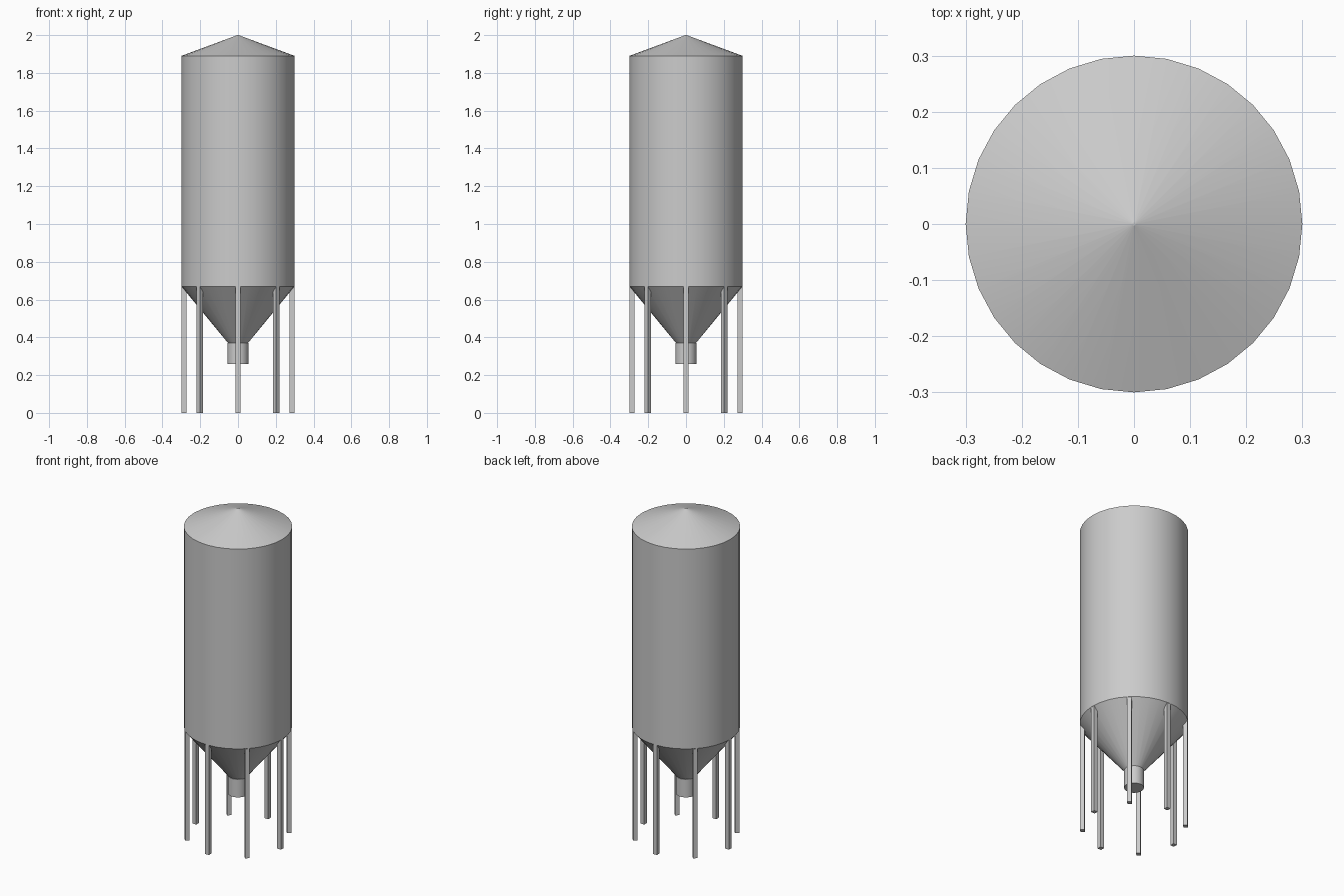
import bpy, math

if "Cube" in bpy.data.objects:
    bpy.data.objects.remove(bpy.data.objects["Cube"])

metal = bpy.data.materials.new("light grey metal")
metal.diffuse_color = (0.6, 0.6, 0.6, 1)
metal.use_nodes = True
metal.node_tree.nodes["Principled BSDF"].inputs["Base Color"].default_value = metal.diffuse_color


def frustum(name, r_bottom, r_top, z0, z1, sides=32, fill='NGON'):
    bpy.ops.mesh.primitive_cone_add(
        vertices=sides, radius1=r_bottom, radius2=r_top, depth=z1 - z0,
        end_fill_type=fill, location=(0, 0, (z0 + z1) / 2))
    ob = bpy.context.object
    ob.name = name
    ob.data.materials.append(metal)
    bpy.ops.object.shade_smooth_by_angle(angle=math.radians(30))
    return ob


# Tank: conical roof, cylindrical wall, hopper and outlet
frustum("roof", 0.3, 0.003, 1.89, 2.0, fill='NOTHING')
frustum("roof_tip", 0.003, 0.003, 1.998, 2.0, 8)
frustum("tank_wall", 0.3, 0.3, 0.67, 1.89, fill='NOTHING')
frustum("hopper", 0.053, 0.3, 0.37, 0.67, fill='NOTHING')
frustum("outlet", 0.055, 0.055, 0.26, 0.37)

# Eight square legs turned to face outwards
for i in range(8):
    a = i * math.pi / 4
    bpy.ops.mesh.primitive_cube_add(
        size=1, location=(0.286 * math.cos(a), 0.286 * math.sin(a), 0.335),
        rotation=(0, 0, a))
    leg = bpy.context.object
    leg.name = f"leg_{i + 1}"
    leg.scale = (0.025, 0.025, 0.67)
    leg.data.materials.append(metal)
